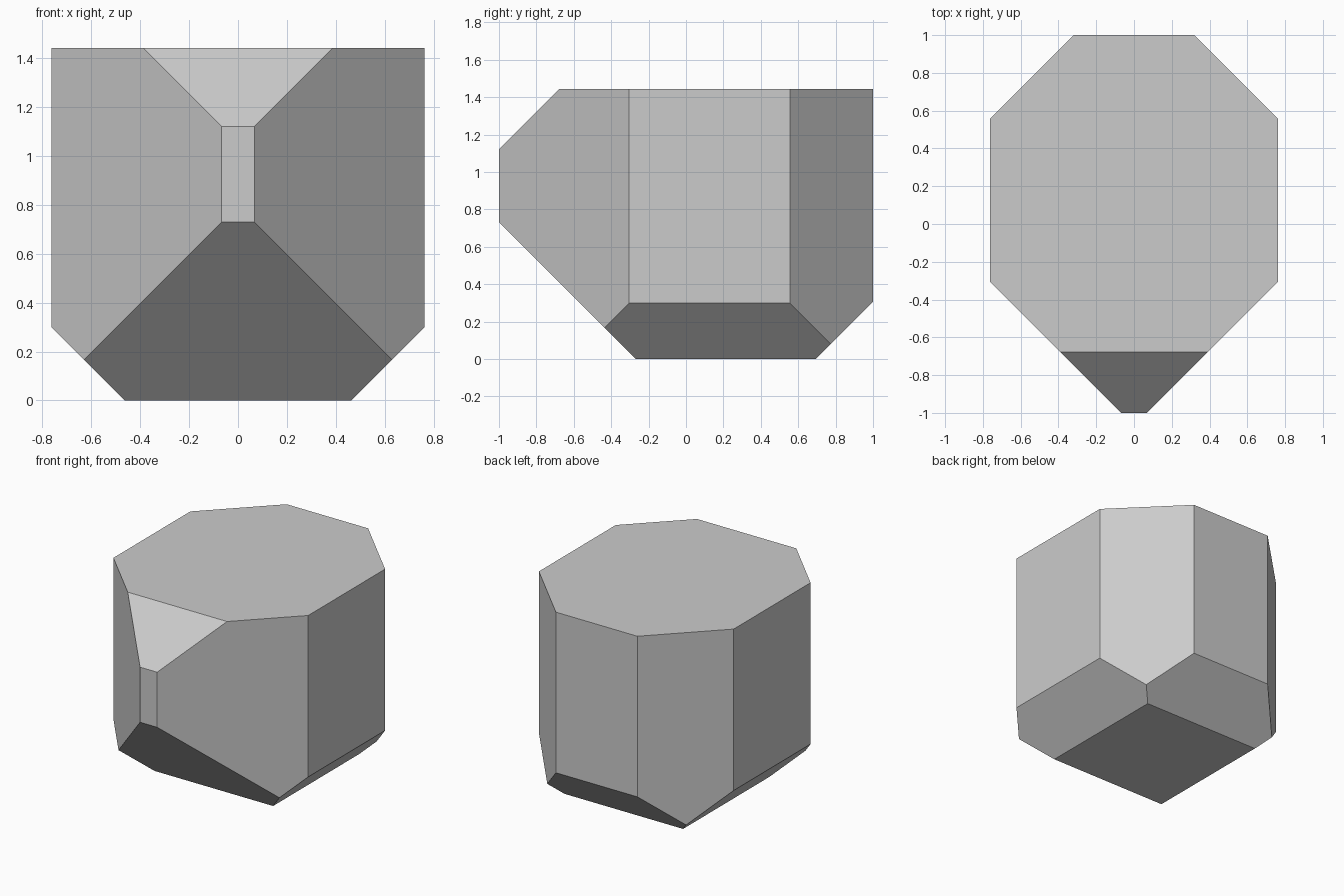
import bpy, bmesh
from mathutils import Vector, Matrix

if "Cube" in bpy.data.objects:
    bpy.data.objects.remove(bpy.data.objects["Cube"])

W, H = 0.763, 1.442  # half width, height

# Block body
bm = bmesh.new()
bmesh.ops.create_cube(bm, size=1, matrix=Matrix.Translation((0, 0, H / 2)) @ Matrix.Diagonal((2 * W, 2, H, 1)))


def chamfer(normal, offset):
    """Slice off everything where normal . p > offset and cap the cut."""
    n = Vector(normal)
    cut = bmesh.ops.bisect_plane(bm, geom=bm.verts[:] + bm.edges[:] + bm.faces[:], dist=1e-5,
                                 plane_co=n * offset / n.length_squared, plane_no=n, clear_outer=True)
    edges = [e for e in cut["geom_cut"] if isinstance(e, bmesh.types.BMEdge)]
    bmesh.ops.contextual_create(bm, geom=edges)


# Mirrored corner cuts: front uprights, back uprights, lower sides
for s in (-1, 1):
    chamfer((s, -1, 0), 1.067)
    chamfer((s, 1, 0), 1.319)
    chamfer((s, 0, -1), 0.464)

# Front upper, front lower and back lower cuts
chamfer((0, -1, 1), 2.12)
chamfer((0, -1, -1), 0.27)
chamfer((0, 1, -1), 0.695)

bmesh.ops.recalc_face_normals(bm, faces=bm.faces[:])
mesh = bpy.data.meshes.new("faceted_block")
bm.to_mesh(mesh)
bm.free()
bpy.context.collection.objects.link(bpy.data.objects.new("faceted_block", mesh))
